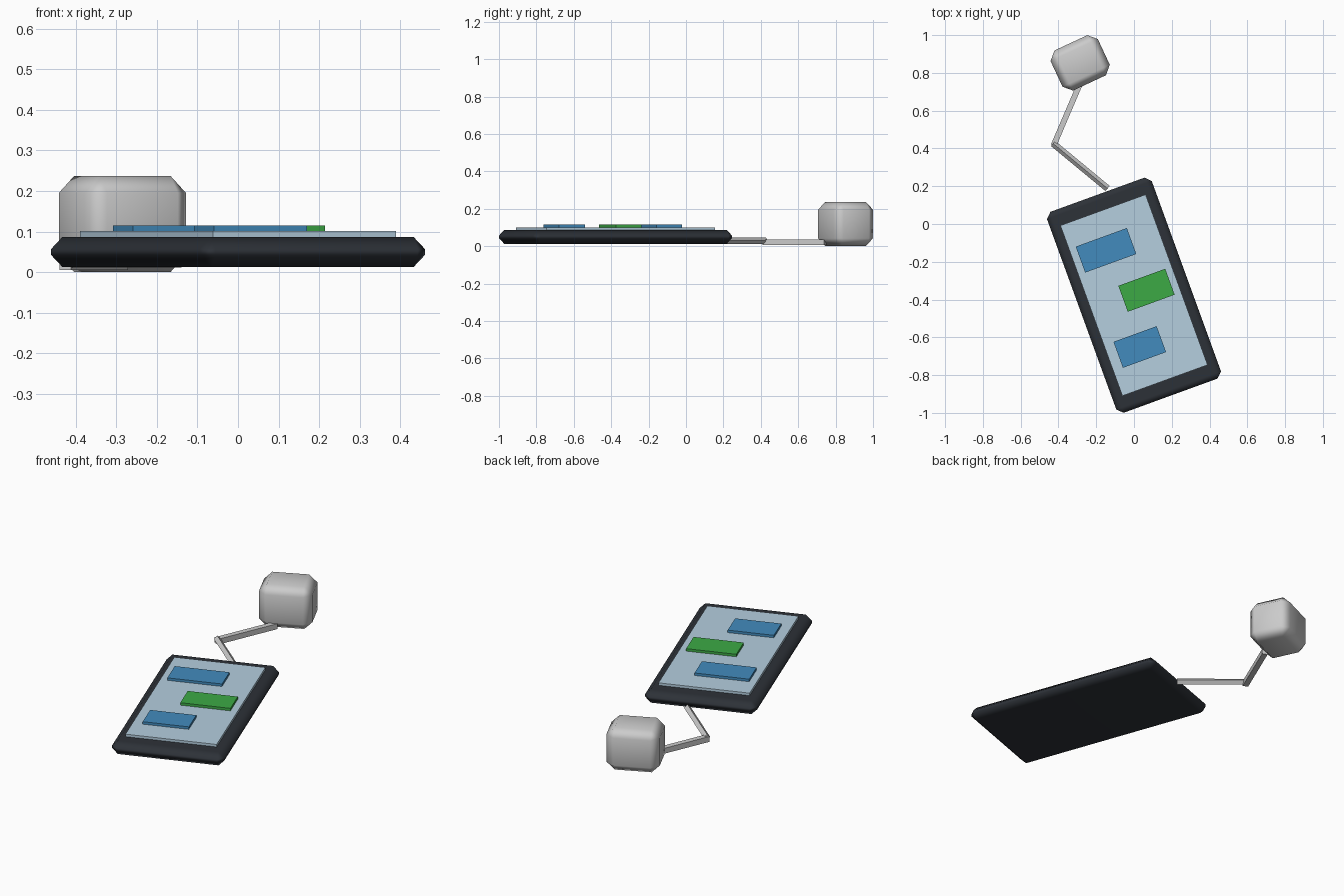
import bpy
from math import radians, cos, sin, atan2, hypot

if "Cube" in bpy.data.objects:
    bpy.data.objects.remove(bpy.data.objects["Cube"])


def colour(name, rgb):
    m = bpy.data.materials.new(name)
    m.diffuse_color = (*rgb, 1)
    m.use_nodes = True
    m.node_tree.nodes["Principled BSDF"].inputs["Base Color"].default_value = m.diffuse_color
    return m


DARK = colour("dark_casing", (0.026, 0.031, 0.039))
PALE = colour("pale_screen", (0.46, 0.62, 0.74))
BLUE = colour("blue_tile", (0.055, 0.26, 0.51))
GREEN = colour("green_tile", (0.045, 0.40, 0.06))


def box(name, loc, size, rot=(0, 0, 0), mat=None, bevel=0):
    bpy.ops.mesh.primitive_cube_add(size=1, location=loc, rotation=rot)
    ob = bpy.context.object
    ob.name = name
    ob.scale = size
    bpy.ops.object.transform_apply(location=False, rotation=False, scale=True)
    if mat:
        ob.data.materials.append(mat)
    if bevel:
        ob.data.shade_smooth()
        mod = ob.modifiers.new("chamfer", 'BEVEL')
        mod.width = bevel
        mod.segments = 1
        ob.modifiers.new("flat_centres", 'WEIGHTED_NORMAL')
    return ob


# Phone: every part shares the same turned frame
TURN = radians(20)
CX, CY = 0.0, -0.377


def on_phone(name, x, y, z0, z1, w, l, mat, bevel=0):
    px = CX + x * cos(TURN) - y * sin(TURN)
    py = CY + x * sin(TURN) + y * cos(TURN)
    return box(name, (px, py, (z0 + z1) / 2), (w, l, z1 - z0),
               (0, 0, TURN), mat, bevel)


on_phone("phone_body", 0, 0, 0.012, 0.087, 0.59, 1.132, DARK, 0.03)
on_phone("screen", 0, 0, 0.075, 0.101, 0.48, 0.96, PALE)

# Raised tiles on the screen
for name, x, y, w, mat in (("upper_tile", -0.058, 0.274, 0.288, BLUE),
                           ("middle_tile", 0.071, 0.002, 0.264, GREEN),
                           ("lower_tile", -0.065, -0.268, 0.243, BLUE)):
    on_phone(name, x, y, 0.095, 0.115, w, 0.146, mat)

# Charger block
box("charger_block", (-0.285, 0.853, 0.1185), (0.276, 0.234, 0.237),
    (0, 0, radians(25)), bevel=0.042)


# Square-section cable in two straight runs
def cable(name, a, b, z, thick, roll):
    dx, dy = b[0] - a[0], b[1] - a[1]
    box(name, ((a[0] + b[0]) / 2, (a[1] + b[1]) / 2, z),
        (hypot(dx, dy), thick, thick), (radians(roll), 0, atan2(dy, dx)))


cable("cable_phone_run", (-0.14, 0.188), (-0.428, 0.426), 0.029, 0.025, 45)
cable("cable_charger_run", (-0.426, 0.415), (-0.285, 0.745), 0.02, 0.03, 0)
